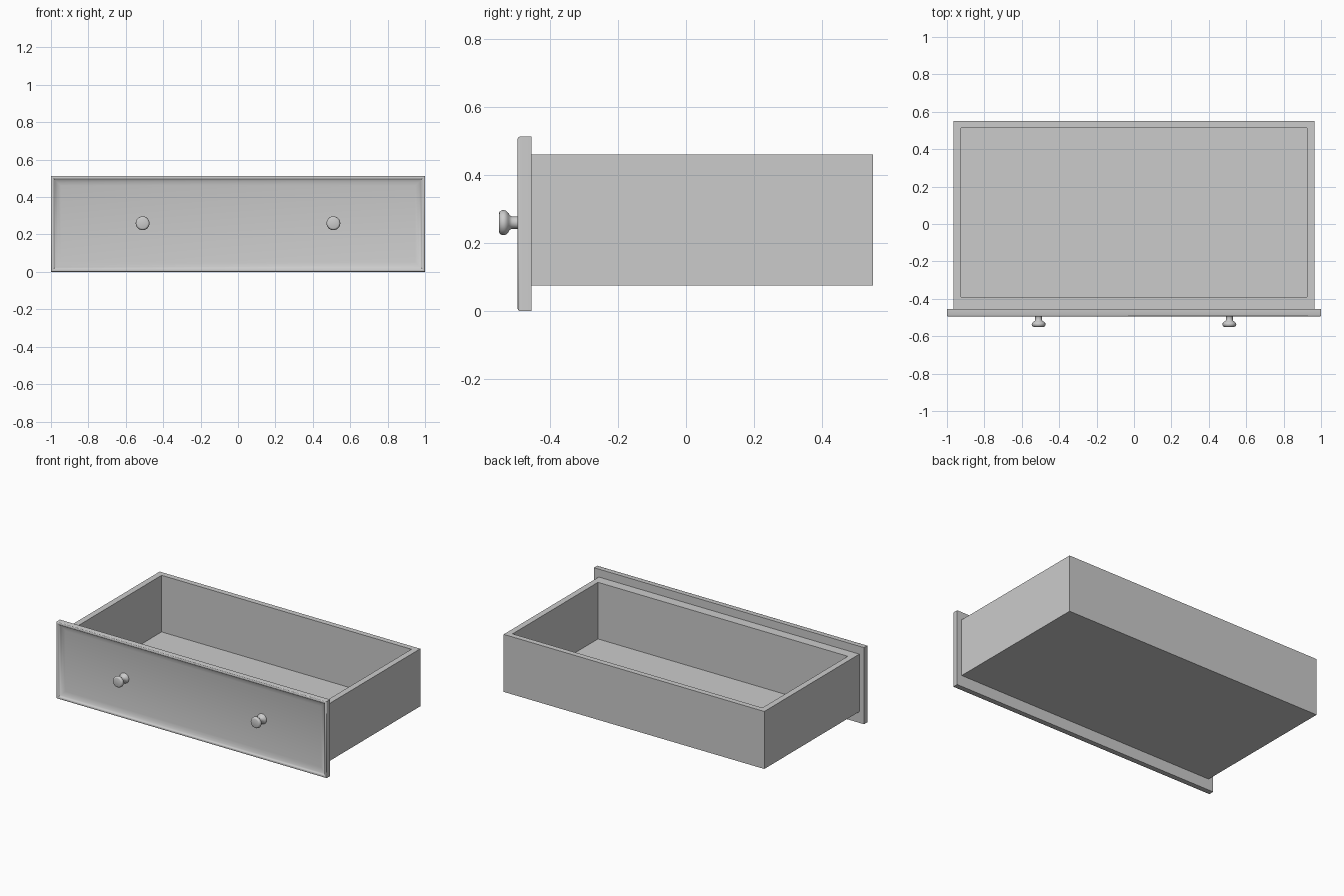
import bpy, bmesh, math

if "Cube" in bpy.data.objects:
    bpy.data.objects.remove(bpy.data.objects["Cube"])


def add_object(name, bm):
    bmesh.ops.recalc_face_normals(bm, faces=bm.faces)
    mesh = bpy.data.meshes.new(name)
    bm.to_mesh(mesh)
    bm.free()
    obj = bpy.data.objects.new(name, mesh)
    bpy.context.collection.objects.link(obj)
    return obj


def ring_solid(name, rings):
    """Join successive rings of points with quads and cap both ends."""
    bm = bmesh.new()
    loops = [[bm.verts.new(p) for p in ring] for ring in rings]
    for a, b in zip(loops, loops[1:]):
        n = len(a)
        for i in range(n):
            j = (i + 1) % n
            bm.faces.new((a[i], a[j], b[j], b[i]))
    bm.faces.new(loops[0])
    bm.faces.new(loops[-1])
    return add_object(name, bm)


def smooth(obj, angle):
    bpy.ops.object.select_all(action='DESELECT')
    obj.select_set(True)
    bpy.context.view_layer.objects.active = obj
    bpy.ops.object.shade_smooth_by_angle(angle=math.radians(angle))


# Open tray: outer walls, rim, inner walls and thin floor
def tray_ring(x, y0, y1, z):
    return [(-x, y0, z), (x, y0, z), (x, y1, z), (-x, y1, z)]


ring_solid("drawer_box", [
    tray_ring(0.965, -0.455, 0.55, 0.075),
    tray_ring(0.965, -0.455, 0.55, 0.46),
    tray_ring(0.925, -0.39, 0.513, 0.46),
    tray_ring(0.925, -0.39, 0.513, 0.081),
])


# Front panel: moulded border around a recessed field, as (inset, y)
def panel_ring(inset, y):
    x, z0, z1 = 1 - inset, inset, 0.513 - inset
    return [(-x, y, z0), (x, y, z0), (x, y, z1), (-x, y, z1)]


border = [(0, -0.455), (0, -0.489), (0.002, -0.493), (0.006, -0.495),
          (0.012, -0.494), (0.017, -0.489), (0.024, -0.483),
          (0.036, -0.477), (0.053, -0.473)]
front = ring_solid("front_panel", [panel_ring(*p) for p in border])
smooth(front, 40)

# Turned knobs: flared foot, slim neck and rounded head, as (radius, y)
profile = [(0.034, -0.471), (0.033, -0.478), (0.028, -0.484), (0.021, -0.490),
           (0.018, -0.498), (0.018, -0.512), (0.021, -0.518), (0.029, -0.523),
           (0.035, -0.529), (0.037, -0.535), (0.036, -0.542), (0.032, -0.548),
           (0.027, -0.550)]
SIDES = 32
for side, x in (("left", -0.51), ("right", 0.51)):
    rings = [[(x + r * math.cos(math.tau * i / SIDES), y,
               0.26 + r * math.sin(math.tau * i / SIDES))
              for i in range(SIDES)] for r, y in profile]
    smooth(ring_solid(side + "_knob", rings), 40)
